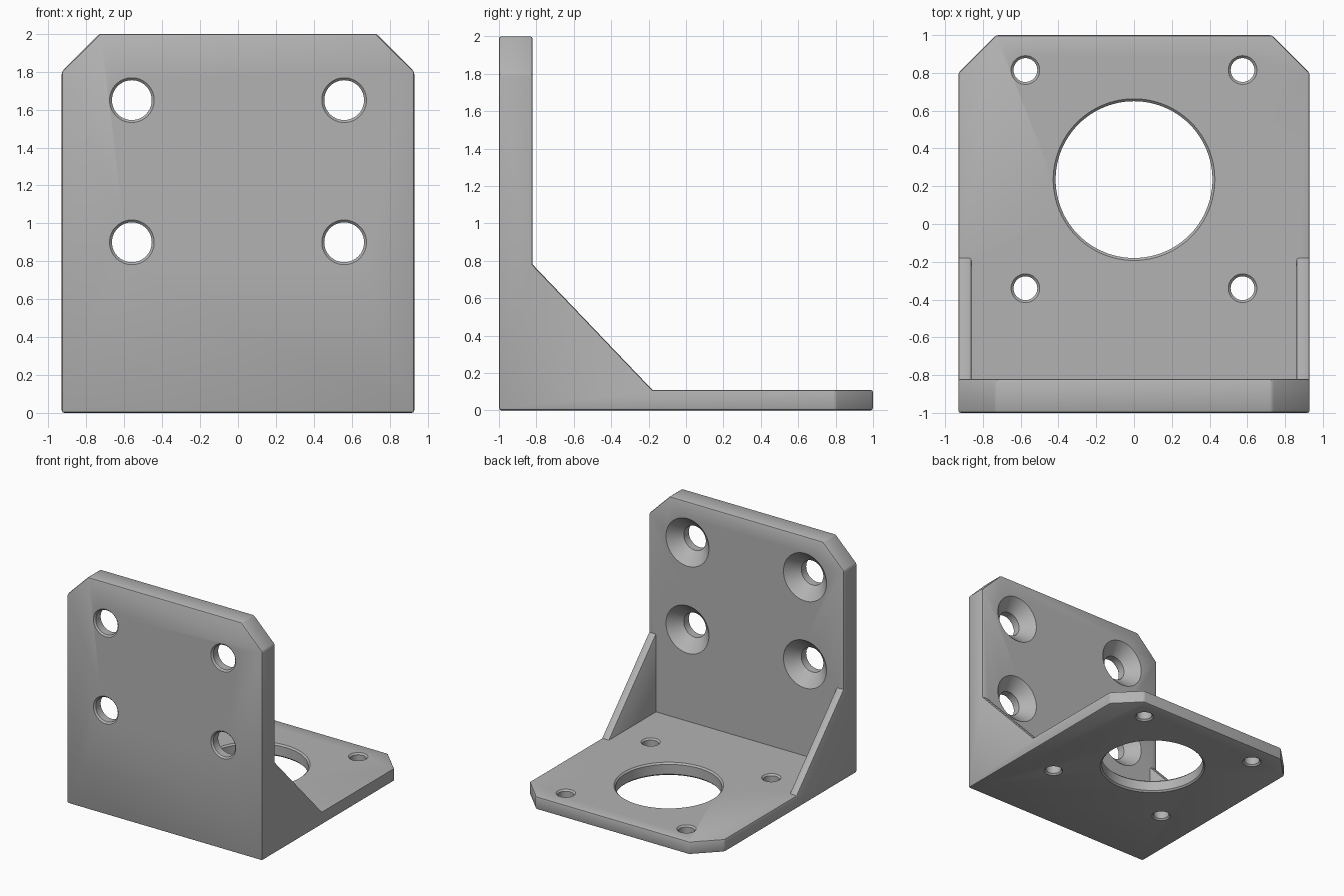
import bpy, bmesh, math
from mathutils import Matrix, Vector

cube = bpy.data.objects.get("Cube")
if cube:
    bpy.data.objects.remove(cube, do_unlink=True)

W = 0.93          # half width
WALL = -0.82      # back surface of the upright plate
FLOOR = 0.11      # top surface of the base plate
RIB = 0.86        # inner side of the gussets
ROUND = 0.013     # edge rounding

grey = bpy.data.materials.new("grey_metal")
grey.use_nodes = True
COLOUR = (0.45, 0.45, 0.45, 1)
grey.diffuse_color = COLOUR
grey.node_tree.nodes["Principled BSDF"].inputs["Base Color"].default_value = COLOUR


def make_object(name, bm):
    bmesh.ops.recalc_face_normals(bm, faces=bm.faces)
    mesh = bpy.data.meshes.new(name)
    bm.to_mesh(mesh)
    bm.free()
    mesh.materials.append(grey)
    ob = bpy.data.objects.new(name, mesh)
    bpy.context.collection.objects.link(ob)
    return ob


def prism(name, points, direction):
    """Extrude a closed outline along a direction."""
    bm = bmesh.new()
    face = bm.faces.new([bm.verts.new(p) for p in points])
    ext = bmesh.ops.extrude_face_region(bm, geom=[face])
    moved = [v for v in ext["geom"] if isinstance(v, bmesh.types.BMVert)]
    bmesh.ops.translate(bm, verts=moved, vec=Vector(direction))
    return make_object(name, bm)


def hole_cutter(name, profile, centre, along_y, sides=64):
    """Revolve (radius, height) pairs into a closed cutter."""
    bm = bmesh.new()
    rings = [[bm.verts.new((r * math.cos(a), r * math.sin(a), h))
              for a in (2 * math.pi * i / sides for i in range(sides))]
             for r, h in profile]
    for low, high in zip(rings, rings[1:]):
        for i in range(sides):
            j = (i + 1) % sides
            bm.faces.new((low[i], low[j], high[j], high[i]))
    bm.faces.new(rings[0])
    bm.faces.new(rings[-1])
    if along_y:
        bm.transform(Matrix.Rotation(-math.pi / 2, 4, "X"))
    bm.transform(Matrix.Translation(centre))
    return make_object(name, bm)


def cut(target, cutters):
    """Subtract the cutters and delete them."""
    bpy.context.view_layer.objects.active = target
    for c in cutters:
        mod = target.modifiers.new("cut", "BOOLEAN")
        mod.operation, mod.solver, mod.object = "DIFFERENCE", "EXACT", c
        bpy.ops.object.modifier_apply(modifier=mod.name)
        bpy.data.objects.remove(c, do_unlink=True)


# Bracket body: side silhouette across the full width
outline = [(-1, 0), (1, 0), (1, FLOOR), (-0.18, FLOOR), (WALL, 0.78), (WALL, 2), (-1, 2)]
bracket = prism("angle_bracket", [(-W, y, z) for y, z in outline], (2 * W, 0, 0))

# Pocket between the gussets and the chamfered plate corners
pocket = prism("pocket_cutter", [(-RIB, WALL, FLOOR), (RIB, WALL, FLOOR),
                                 (RIB, 1.2, FLOOR), (-RIB, 1.2, FLOOR)], (0, 0, 2))
corners = []
for s in (-1, 1):
    tri = [(0.73, 1), (1.2, 0.53), (1.2, 1)]
    corners.append(prism("base_corner_cutter", [(s * x, y, -0.1) for x, y in tri], (0, 0, 0.5)))
    corners.append(prism("wall_corner_cutter", [(s * x, -1.1, z + 1) for x, z in tri], (0, 0.5, 0)))
cut(bracket, [pocket] + corners)

# Round the outer edges
bm = bmesh.new()
bm.from_mesh(bracket.data)
bmesh.ops.remove_doubles(bm, verts=bm.verts, dist=0.0005)
bmesh.ops.dissolve_limit(bm, angle_limit=0.01, verts=bm.verts, edges=bm.edges)
edges = [e for e in bm.edges if e.is_manifold and e.is_convex and e.calc_face_angle() > 0.3]
bmesh.ops.bevel(bm, geom=edges, offset=ROUND, segments=2, profile=0.5,
                affect="EDGES", clamp_overlap=True)
bm.to_mesh(bracket.data)
bm.free()


# Holes with softened rims
def rim_profile(r, depth):
    b = ROUND
    return [(r + 2 * b, -b), (r, b), (r, depth - b), (r + 2 * b, depth + b)]


cutters = [hole_cutter("bore_cutter", rim_profile(0.415, FLOOR), (0, 0.235, 0), False, 96)]
for s in (-1, 1):
    for y in (-0.34, 0.815):
        cutters.append(hole_cutter("motor_hole_cutter", rim_profile(0.063, FLOOR),
                                   (s * 0.575, y, 0), False))
    for z in (0.9, 1.65):
        sink = [(0.105 + 2 * ROUND, -ROUND), (0.105, ROUND), (0.105, 0.08), (0.225, 0.2)]
        cutters.append(hole_cutter("countersunk_cutter", sink, (s * 0.56, -1, z), True))
cut(bracket, cutters)

bpy.ops.object.select_all(action="DESELECT")
bracket.select_set(True)
bpy.context.view_layer.objects.active = bracket
bpy.ops.object.shade_smooth_by_angle(angle=math.radians(30))
